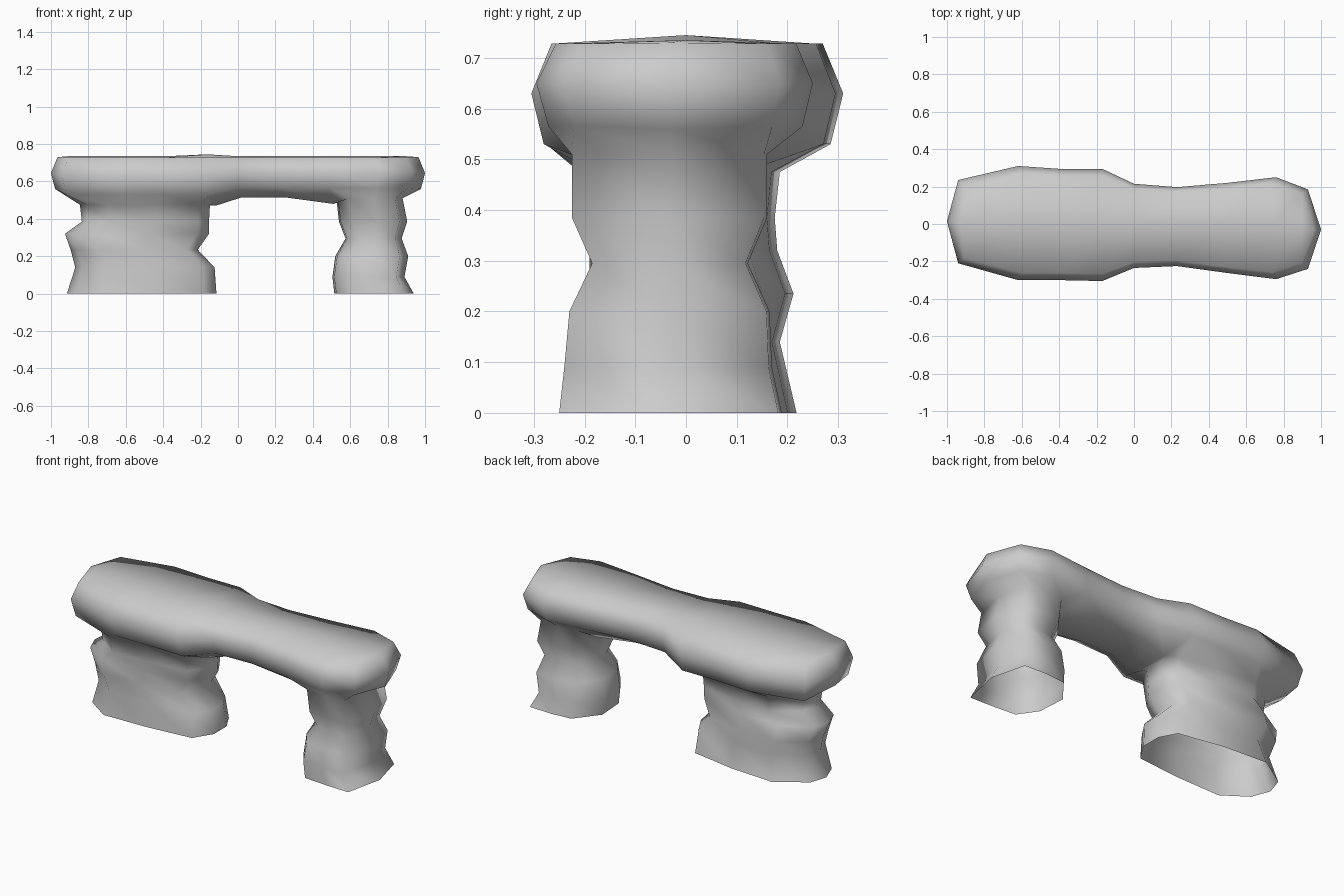
import bpy
import bmesh

cube = bpy.data.objects.get("Cube")
if cube:
    bpy.data.objects.remove(cube)

# Plan of the lintel: x, front edge, back edge; plus the two end points
STATIONS = [(-.94, -.21, .235), (-.62, -.30, .31), (-.40, -.30, .295),
            (-.17, -.305, .295), (0, -.235, .215), (.23, -.225, .197),
            (.50, -.262, .22), (.76, -.295, .25), (.93, -.24, .185)]
LEFT_END, RIGHT_END = (-1, .015), (1, -.03)
N = len(STATIONS)

# Underside between the legs: x, z
UNDERSIDE = [(-.12, .47), (.02, .515), (.25, .515), (.51, .48)]
FIRST = 3  # station where the span starts
LAST = FIRST + len(UNDERSIDE) - 1

# Leg outlines in a -1..1 square
WIDE = [(-1, 0), (-.9, -.5), (-.55, -.95), (.15, -.92), (.83, -.8), (1, -.3),
        (1, .25), (.87, .7), (.2, .92), (-.48, 1), (-.92, .47)]
NARROW = [(-.6, -.93), (.1, -.98), (.77, -1), (1, 0), (.75, .92),
          (.1, .95), (-.5, .9), (-1, .3), (-.95, -.45)]

# Leg rings from top to ground: z, x range, y range
WIDE_RINGS = [(.475, -.845, -.15, -.22, .185), (.385, -.835, -.155, -.205, .175),
              (.32, -.925, -.155, -.20, .18), (.235, -.895, -.215, -.20, .212),
              (.14, -.87, -.125, -.20, .185), (0, -.915, -.115, -.21, .218)]
NARROW_RINGS = [(.51, .525, .88, -.225, .17), (.385, .54, .905, -.225, .17),
                (.295, .575, .875, -.185, .13), (.20, .52, .91, -.23, .175),
                (.09, .505, .89, -.24, .18), (0, .515, .94, -.25, .20)]

bm = bmesh.new()


def bridge(a, b):
    for i in range(len(a)):
        j = (i + 1) % len(a)
        bm.faces.new((a[i], a[j], b[j], b[i]))


def lintel_ring(x_scale, y_scale, z_wide, z_narrow, z_end):
    """Front row, right end, back row, left end."""
    front, back = [], []
    for i, (x, f, b) in enumerate(STATIONS):
        z = z_wide if i <= FIRST else z_narrow
        front.append(bm.verts.new((x * x_scale, f * y_scale, z)))
        back.append(bm.verts.new((x * x_scale, b * y_scale, z)))
    right, left = [bm.verts.new((x * x_scale, y, z_end))
                   for x, y in (RIGHT_END, LEFT_END)]
    return front, right, back, left


def loop(ring):
    front, right, back, left = ring
    return front + [right] + back[::-1] + [left]


def leg(top, outline, rings):
    for z, x0, x1, y0, y1 in rings:
        cx, cy, rx, ry = (x0 + x1) / 2, (y0 + y1) / 2, (x1 - x0) / 2, (y1 - y0) / 2
        ring = [bm.verts.new((cx + u * rx, cy + v * ry, z)) for u, v in outline]
        bridge(top, ring)
        top = ring


# Lintel sides
top = lintel_ring(.965, .87, .728, .728, .73)
middle = lintel_ring(1, 1, .63, .65, .645)
low = lintel_ring(.978, .92, .53, .565, .56)
bridge(loop(top), loop(middle))
bridge(loop(middle), loop(low))

# Lintel top with a faint ridge
front, right, back, left = top
ridge = [bm.verts.new((x * .965, 0, .745 if i == FIRST else .735))
         for i, (x, f, b) in enumerate(STATIONS)]
for i in range(N - 1):
    bm.faces.new((front[i], front[i + 1], ridge[i + 1], ridge[i]))
    bm.faces.new((ridge[i], ridge[i + 1], back[i + 1], back[i]))
for end, i in ((left, 0), (right, N - 1)):
    bm.faces.new((end, front[i], ridge[i]))
    bm.faces.new((end, ridge[i], back[i]))

# Underside of the span
front, right, back, left = low
inner_front = [bm.verts.new((x, -.12, z)) for x, z in UNDERSIDE]
inner_back = [bm.verts.new((x, .10, z)) for x, z in UNDERSIDE]
rows = [front[FIRST:LAST + 1], inner_front, inner_back, back[FIRST:LAST + 1]]
for a, b in zip(rows, rows[1:]):
    for i in range(len(UNDERSIDE) - 1):
        bm.faces.new((a[i], a[i + 1], b[i + 1], b[i]))

# Hollow legs, open at the ground
leg([left] + front[:FIRST + 1] + [inner_front[0], inner_back[0]] + back[FIRST::-1],
    WIDE, WIDE_RINGS)
leg(front[LAST:] + [right] + back[:LAST - 1:-1] + [inner_back[-1], inner_front[-1]],
    NARROW, NARROW_RINGS)

bmesh.ops.recalc_face_normals(bm, faces=bm.faces)
for face in bm.faces:
    face.smooth = True

mesh = bpy.data.meshes.new("rock_arch")
bm.to_mesh(mesh)
bm.free()
arch = bpy.data.objects.new("rock_arch", mesh)
bpy.context.scene.collection.objects.link(arch)

# Plain grey stone
stone = bpy.data.materials.new("grey_stone")
stone.use_nodes = True
colour = (.6, .6, .6, 1)
stone.diffuse_color = colour
stone.node_tree.nodes["Principled BSDF"].inputs["Base Color"].default_value = colour
mesh.materials.append(stone)
